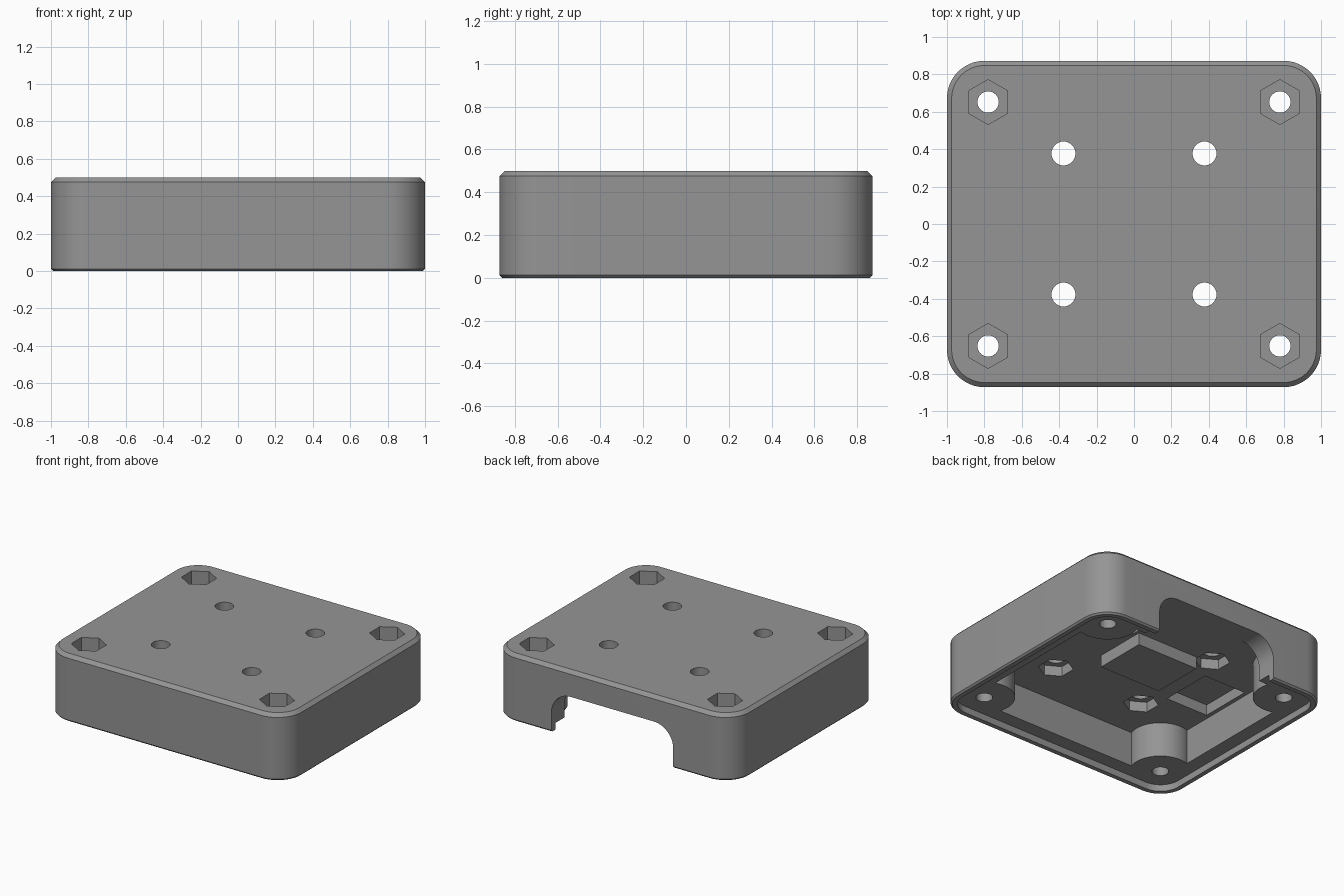
import bpy, bmesh, math

if "Cube" in bpy.data.objects:
    bpy.data.objects.remove(bpy.data.objects["Cube"])

grey = bpy.data.materials.new("grey_plastic")
grey.diffuse_color = (0.30, 0.30, 0.30, 1)
grey.use_nodes = True
grey.node_tree.nodes["Principled BSDF"].inputs["Base Color"].default_value = grey.diffuse_color


def loft(name, rings):
    """Solid from stacked rings of equal point count, capped at both ends."""
    bm = bmesh.new()
    loops = [[bm.verts.new(p) for p in ring] for ring in rings]
    n = len(loops[0])
    for a, b in zip(loops, loops[1:]):
        for i in range(n):
            j = (i + 1) % n
            bm.faces.new((a[i], a[j], b[j], b[i]))
    bm.faces.new(loops[0][::-1])
    bm.faces.new(loops[-1])
    bmesh.ops.recalc_face_normals(bm, faces=bm.faces)
    mesh = bpy.data.meshes.new(name)
    bm.to_mesh(mesh)
    bm.free()
    mesh.materials.append(grey)
    ob = bpy.data.objects.new(name, mesh)
    bpy.context.collection.objects.link(ob)
    return ob


def rounded(hx, hy, r, z, seg=12):
    pts = []
    for k, (sx, sy) in enumerate([(1, 1), (-1, 1), (-1, -1), (1, -1)]):
        for i in range(seg + 1):
            a = math.pi / 2 * (k + i / seg)
            pts.append((sx * (hx - r) + r * math.cos(a), sy * (hy - r) + r * math.sin(a), z))
    return pts


def prism(name, x, y, r, z0, z1, n):
    ring = [(x + r * math.cos(math.pi / 2 + math.tau * i / n),
             y + r * math.sin(math.pi / 2 + math.tau * i / n)) for i in range(n)]
    return loft(name, [[(*p, z) for p in ring] for z in (z0, z1)])


def block(name, x0, x1, y0, y1, z0, z1):
    ring = [(x0, y0), (x1, y0), (x1, y1), (x0, y1)]
    return loft(name, [[(*p, z) for p in ring] for z in (z0, z1)])


def boolean(target, tool, op='DIFFERENCE'):
    bpy.context.view_layer.objects.active = target
    m = target.modifiers.new("cut", 'BOOLEAN')
    m.operation, m.solver, m.object = op, 'EXACT', tool
    bpy.ops.object.modifier_apply(modifier=m.name)
    bpy.data.objects.remove(tool)


HX, HY, H, R = 1.0, 0.8725, 0.5, 0.2
CEIL, LIP = 0.31, 0.05
corners = [(sx * 0.78, sy * 0.652) for sx in (-1, 1) for sy in (-1, 1)]
mounts = [(sx * 0.377, sy * 0.377) for sx in (-1, 1) for sy in (-1, 1)]

# outer case with chamfered top and bottom edges
case = loft("case_cover", [rounded(HX - c, HY - c, R - c, z) for c, z in
                           ((0.012, 0), (0, 0.012), (0, H - 0.025), (0.025, H))])

# inner cavity, leaving round screw posts in the corners
cavity = loft("cavity", [rounded(0.85, 0.72, 0.06, z, 4) for z in (-0.1, CEIL)])
for x, y in corners:
    boolean(cavity, prism("post", x, y, 0.21, -0.3, 0.6, 48))
boolean(case, cavity)

# stepped lip around the open underside
boolean(case, loft("lip", [rounded(HX - 0.046, HY - 0.046, R - 0.046, z) for z in (-0.1, LIP)]))

# rounded opening in the back wall
w, top, r = 0.505, 0.306, 0.16
arch = [(w, -0.1)]
arch += [(w - r + r * math.cos(a), top - r + r * math.sin(a))
         for a in (math.pi / 2 * i / 10 for i in range(11))]
arch += [(-x, z) for x, z in reversed(arch)]
boolean(case, loft("back_opening", [[(x, y, z) for x, z in arch] for y in (0.69, 1.0)]))

# corner screw holes with hexagon pockets on top
for x, y in corners:
    boolean(case, prism("screw_hole", x, y, 0.057, -0.1, 0.7, 32))
    boolean(case, prism("top_pocket", x, y, 0.12, 0.31, 0.7, 6))

# mounting holes with hexagon pockets in the ceiling
for x, y in mounts:
    boolean(case, prism("mount_hole", x, y, 0.064, 0.1, 0.7, 32))
    boolean(case, prism("nut_pocket", x, y, 0.12, 0.1, CEIL + 0.075, 6))

# ceiling pocket and hanging pad
boolean(case, block("ceiling_pocket", -0.82, -0.47, -0.21, 0.19, 0.2, CEIL + 0.08))
boolean(case, block("pad", -0.26, 0.25, -0.05, 0.35, 0.22, CEIL + 0.05), 'UNION')

bpy.ops.object.select_all(action='DESELECT')
case.select_set(True)
bpy.context.view_layer.objects.active = case
bpy.ops.object.shade_smooth_by_angle(angle=math.radians(25))
